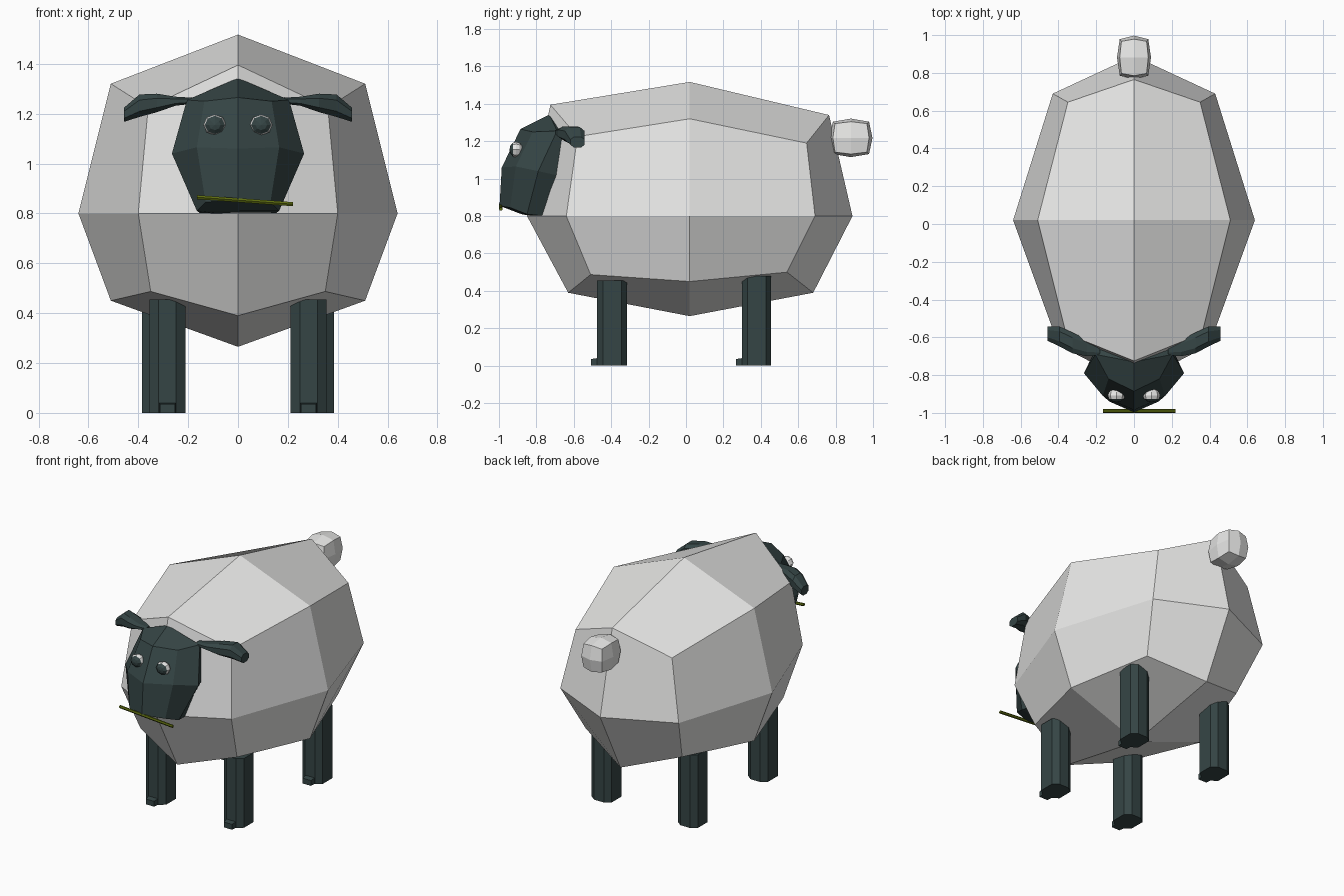
import bpy, bmesh, math
from mathutils import Vector

if "Cube" in bpy.data.objects:
    bpy.data.objects.remove(bpy.data.objects["Cube"])


def material(name, rgb):
    m = bpy.data.materials.new(name)
    m.diffuse_color = (*rgb, 1)
    m.use_nodes = True
    m.node_tree.nodes["Principled BSDF"].inputs["Base Color"].default_value = m.diffuse_color
    return m


WOOL = material("wool white", (0.80, 0.80, 0.79))
DARK = material("dark slate", (0.036, 0.060, 0.060))
STRAW = material("olive straw", (0.11, 0.15, 0.005))


def finish(name, bm, *mats):
    bmesh.ops.recalc_face_normals(bm, faces=bm.faces)
    me = bpy.data.meshes.new(name)
    bm.to_mesh(me)
    bm.free()
    for m in mats:
        me.materials.append(m)
    ob = bpy.data.objects.new(name, me)
    bpy.context.collection.objects.link(ob)
    return ob


def cage(name, rows, mat):
    """Once-divided box, mirrored in x. rows[level][front/mid/back] = (y, z at centre, x, y, z at side)."""
    bm = bmesh.new()
    v = {}
    for k in range(3):
        for j in range(3):
            cy, cz, sx, sy, sz = rows[k][j]
            for i in range(3):
                if (i, j, k) == (1, 1, 1):
                    continue
                co = (0, cy, cz) if i == 1 else ((i - 1) * sx, sy, sz)
                v[i, j, k] = bm.verts.new(co)
    for axis in range(3):
        for side in (0, 2):
            for a in (0, 1):
                for b in (0, 1):
                    quad = []
                    for p, q in ((a, b), (a + 1, b), (a + 1, b + 1), (a, b + 1)):
                        key = [p, q]
                        key.insert(axis, side)
                        quad.append(v[tuple(key)])
                    bm.faces.new(quad)
    return finish(name, bm, mat)


def loft(name, rings, mat):
    """Skin a list of equal-length rings and cap both ends."""
    bm = bmesh.new()
    vs = [[bm.verts.new(p) for p in r] for r in rings]
    n = len(vs[0])
    for a, b in zip(vs, vs[1:]):
        for i in range(n):
            bm.faces.new((a[i], a[(i + 1) % n], b[(i + 1) % n], b[i]))
    bm.faces.new(vs[0])
    bm.faces.new(vs[-1])
    return finish(name, bm, mat)


# Woolly body
cage("body", [
    [(-.63, .39, .35, -.51, .487), (.02, .265, .51, .02, .45), (.68, .39, .35, .54, .50)],
    [(-.85, .80, .40, -.64, .80), (0, 0, .64, .02, .80), (.89, .80, .43, .69, .80)],
    [(-.725, 1.395, .36, -.58, 1.225), (.02, 1.517, .51, .02, 1.32), (.765, 1.34, .35, .645, 1.19)],
], WOOL)

# Head
cage("head", [
    [(-.997, .855, .13, -.94, .845), (-.88, .81, .165, -.85, .81), (-.77, .79, .15, -.75, .80)],
    [(-.985, 1.06, .165, -.91, 1.065), (0, 0, .265, -.79, 1.04), (-.60, 1.0, .20, -.655, 1.01)],
    [(-.885, 1.265, .135, -.82, 1.25), (-.73, 1.343, .205, -.69, 1.255), (-.58, 1.27, .17, -.61, 1.20)],
], DARK)

# Tail puff
TY, TZ, HX, HY, HZ = .882, 1.218, .09, .115, .103
rows = []
for k in (-1, 0, 1):
    row = []
    for j in (-1, 0, 1):
        c = .84 if j and k else 1
        s = (1, .84, .74)[abs(j) + abs(k)]
        row.append((TY + j * HY * c, TZ + k * HZ * c, HX * s, TY + j * HY * s, TZ + k * HZ * s))
    rows.append(row)
cage("tail", rows, WOOL)

# Legs: octagonal posts with a small toe
for label, cx, y0, y1, top in (("front", .283, -.475, -.315, .455), ("back", .313, .30, .455, .48)):
    cy, hy = (y0 + y1) / 2, (y1 - y0) / 2
    for s, side in ((1, "left"), (-1, "right")):
        x = s * cx
        oct_ = [(.0725, .05), (.035, hy), (-.035, hy), (-.0725, .05),
                (-.0725, -.05), (-.035, -hy), (.035, -hy), (.0725, -.05)]
        loft(f"{label}_{side}_leg", [[(x + a, cy + b, z) for a, b in oct_] for z in (0, top)], DARK)
        loft(f"{label}_{side}_toe", [
            [(x - w, y, 0), (x + w, y, 0), (x + w, y, h), (x - w, y, h)]
            for y, w, h in ((y0 + .01, .035, .042), (y0 - .034, .03, .035))], DARK)

# Ears and eyes, mirrored
EAR = [(.18, -.665, 1.252, .03, .012), (.25, -.655, 1.250, .045, .018), (.325, -.63, 1.243, .055, .037),
       (.395, -.595, 1.232, .053, .045), (.458, -.58, 1.195, .038, .028)]
for s, side in ((1, "left"), (-1, "right")):
    rings = []
    for x, y, z, hy, hz in EAR:
        rings.append([(s * x, y + hy * a, z + hz * b) for a, b in
                      ((1, .5), (.5, 1), (-.5, 1), (-1, .5), (-1, -.5), (-.5, -1), (.5, -1), (1, -.5))])
    loft(f"{side}_ear", rings, DARK)

    # Eyeball with a dark flattened front as the pupil
    bm = bmesh.new()
    bmesh.ops.create_uvsphere(bm, u_segments=8, v_segments=6, radius=1)
    for v in bm.verts:
        x, y, z = v.co
        v.co = (x, -z, y)
    for f in bm.faces:
        f.material_index = 1 if f.calc_center_median().y < -.55 else 0
    for v in bm.verts:
        v.co = Vector((v.co.x * .046, v.co.y * .036, v.co.z * .042)) + Vector((s * .093, -.908, 1.155))
    finish(f"{side}_eye", bm, WOOL, DARK)

# Straw held in the mouth
R = .0095
loft("straw", [[(x, -.99 + R * math.cos(i * math.pi / 3), z + R * math.sin(i * math.pi / 3)) for i in range(6)]
               for x, z in ((-.165, .865), (.22, .837))], STRAW)
